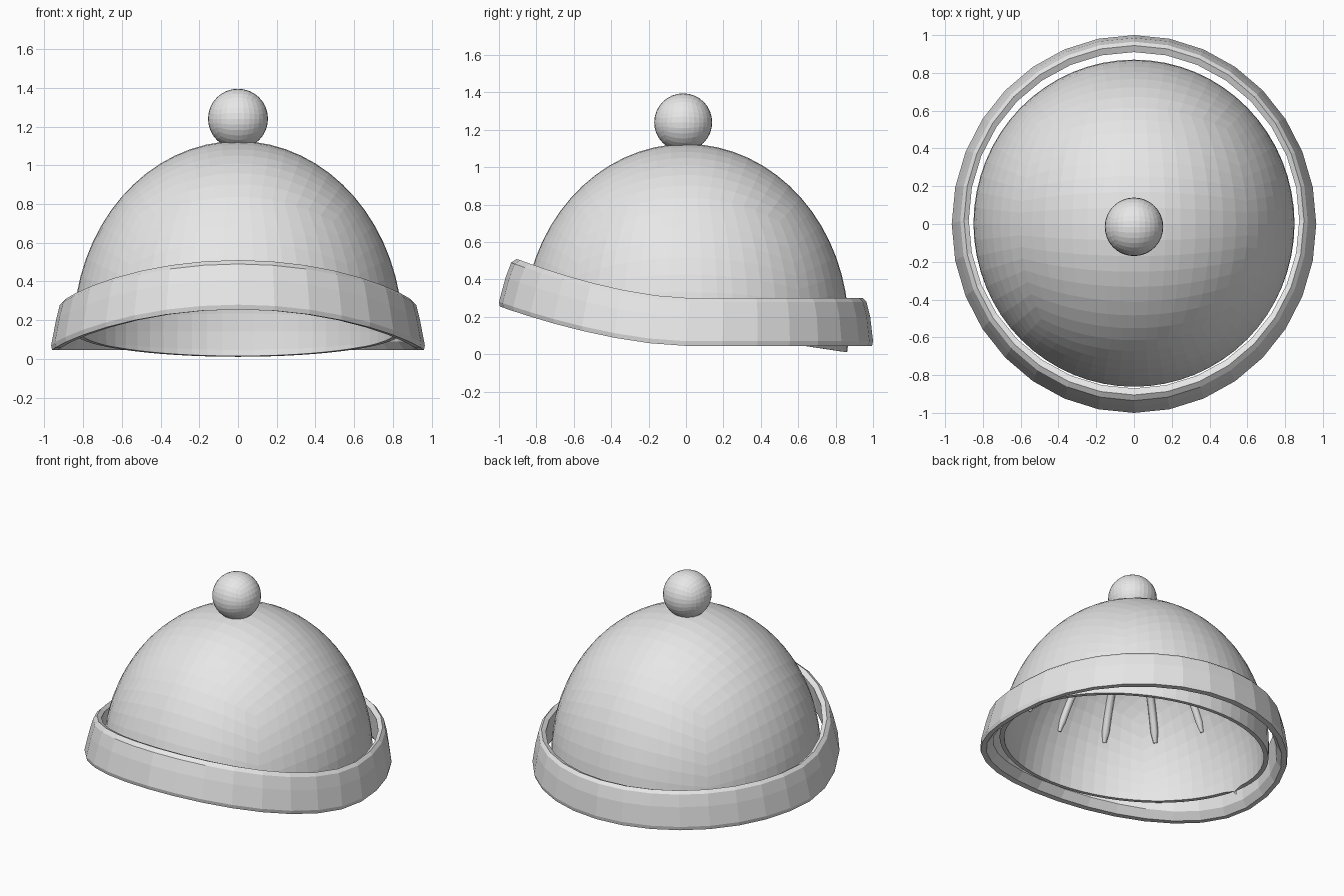
import bpy, bmesh, math
from mathutils import Vector, Matrix

cube = bpy.data.objects.get("Cube")
if cube:
    bpy.data.objects.remove(cube, do_unlink=True)

grey = bpy.data.materials.new("light_grey")
grey.use_nodes = True
grey.diffuse_color = (0.8, 0.8, 0.8, 1)
grey.node_tree.nodes["Principled BSDF"].inputs["Base Color"].default_value = (0.8, 0.8, 0.8, 1)

CENTRE = Vector((0, 0, 0.14))
RADII = Vector((0.85, 0.87, 0.985))
WALL = 0.03


def make_object(name, bm):
    bmesh.ops.recalc_face_normals(bm, faces=bm.faces)
    mesh = bpy.data.meshes.new(name)
    bm.to_mesh(mesh)
    bm.free()
    mesh.materials.append(grey)
    obj = bpy.data.objects.new(name, mesh)
    bpy.context.collection.objects.link(obj)
    return obj


def quad_ball(cuts, centre, radii):
    """Subdivided cube rounded into an ellipsoid."""
    bm = bmesh.new()
    bmesh.ops.create_cube(bm, size=2)
    bmesh.ops.subdivide_edges(bm, edges=bm.edges[:], cuts=cuts, use_grid_fill=True)
    for v in bm.verts:
        d = Vector([math.tan(c * math.pi / 4) for c in v.co]).normalized()
        v.co = centre + d * radii
    return bm


def dome_point(azimuth, polar, inset):
    d = Vector((math.sin(polar) * math.cos(azimuth),
                math.sin(polar) * math.sin(azimuth), math.cos(polar)))
    return CENTRE + d * (RADII - Vector((inset, inset, inset)))


# Crown: hollow dome with a rim that slopes down to the back
bm = quad_ball(15, CENTRE, RADII)
bmesh.ops.bisect_plane(bm, geom=bm.verts[:] + bm.edges[:] + bm.faces[:],
                       plane_co=CENTRE, plane_no=(0, 0.15, 1), clear_inner=True)
crown = make_object("crown", bm)
wall = crown.modifiers.new("wall", "SOLIDIFY")
wall.thickness = WALL
wall.offset = -1

# Pompom
make_object("pompom", quad_ball(7, Vector((0, -0.015, 1.24)), Vector((0.155,) * 3)))

# Folded brim: profile of (x radius, y radius, y shift, height), swept round and lifted in front
profile = [
    (0.93, 0.955, 0.00, 0.045),
    (0.96, 0.995, 0.00, 0.045),
    (0.965, 1.00, 0.00, 0.07),
    (0.94, 0.975, 0.01, 0.20),
    (0.92, 0.95, 0.015, 0.28),
    (0.90, 0.925, 0.02, 0.30),
    (0.875, 0.89, 0.02, 0.285),
    (0.895, 0.915, 0.01, 0.09),
]
SEGMENTS = 32
bm = bmesh.new()
rings = []
for i in range(SEGMENTS):
    a = math.tau * i / SEGMENTS
    ring = []
    for rx, ry, shift, z in profile:
        lift = 0.21 * max(0, -math.sin(a)) ** 1.65
        ring.append(bm.verts.new((rx * math.cos(a), ry * math.sin(a) + shift, z + lift)))
    rings.append(ring)
n = len(profile)
for i in range(SEGMENTS):
    here, there = rings[i], rings[(i + 1) % SEGMENTS]
    for j in range(n):
        k = (j + 1) % n
        bm.faces.new((here[j], there[j], there[k], here[k]))
make_object("brim", bm)

# Slim round-ended ribs on the inside of the crown
RIBS = 14
for i in range(RIBS):
    a = -math.pi / 2 + math.tau * i / RIBS
    curve = bpy.data.curves.new("inner_rib", "CURVE")
    curve.dimensions = "3D"
    curve.bevel_depth = 0.025
    curve.bevel_resolution = 1
    curve.use_fill_caps = True
    line = curve.splines.new("POLY")
    steps = 8
    line.points.add(steps)
    for s, p in enumerate(line.points):
        polar = math.radians(28 + 34 * s / steps)
        p.co = (*dome_point(a, polar, WALL + 0.005), 1)
        p.radius = 0.5 if s in (0, steps) else 1
    curve.materials.append(grey)
    rib = bpy.data.objects.new("inner_rib_%d" % (i + 1), curve)
    bpy.context.collection.objects.link(rib)
